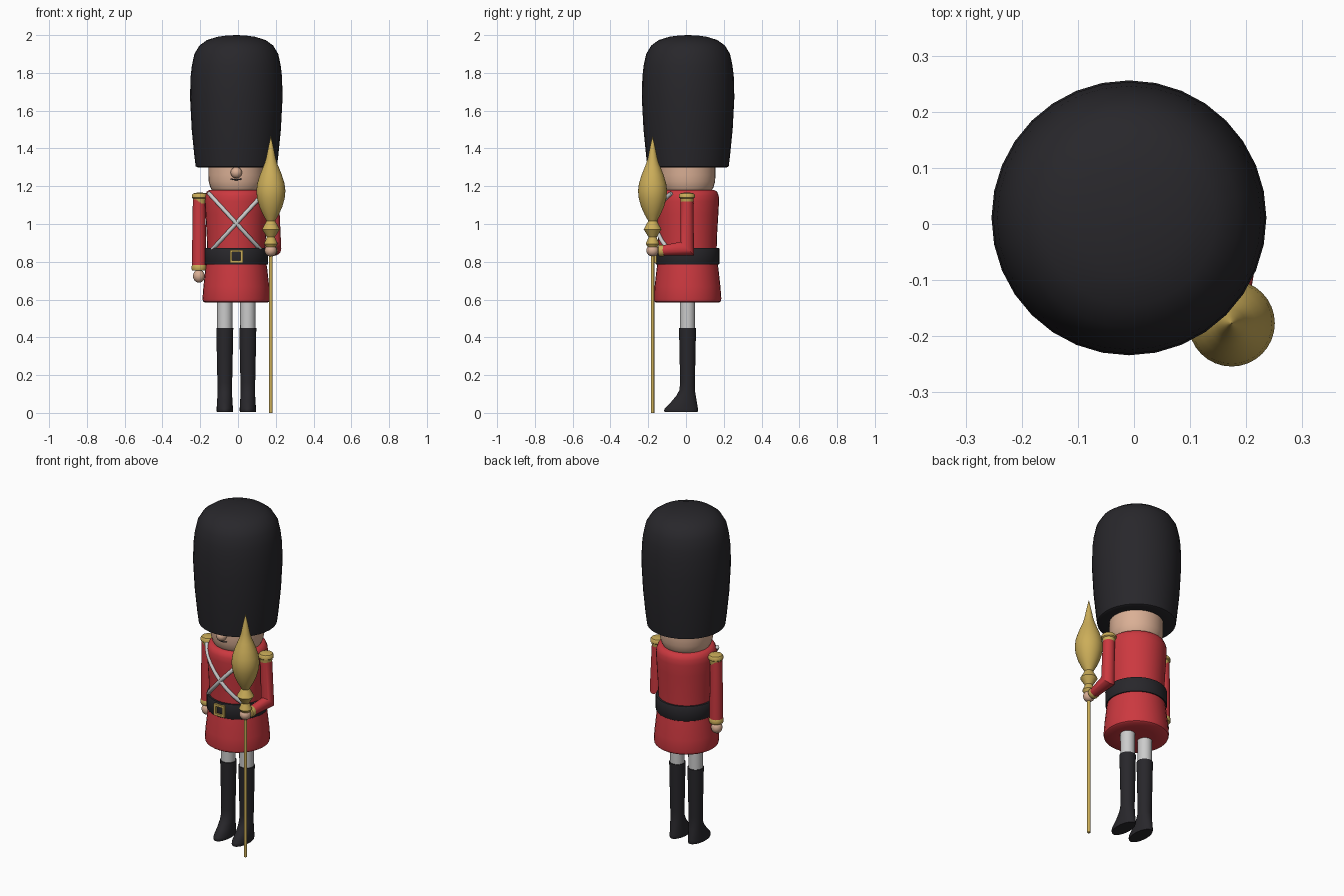
import bpy, bmesh
from math import sin, cos, pi, sqrt, radians
from mathutils import Vector, Matrix

if "Cube" in bpy.data.objects:
    bpy.data.objects.remove(bpy.data.objects["Cube"])

CX, CY = -0.009, 0.008   # body axis


def material(name, rgb):
    m = bpy.data.materials.new(name)
    m.diffuse_color = (*rgb, 1)
    m.use_nodes = True
    m.node_tree.nodes["Principled BSDF"].inputs["Base Color"].default_value = m.diffuse_color
    return m


RED = material("red_cloth", (0.6, 0.04, 0.05))
BLACK = material("black", (0.021, 0.02, 0.024))
GOLD = material("gold", (0.6, 0.42, 0.1))
SKIN = material("skin", (0.7, 0.43, 0.3))


def finish(bm, name, mat, angle=40):
    bmesh.ops.remove_doubles(bm, verts=bm.verts, dist=1e-5)
    bmesh.ops.recalc_face_normals(bm, faces=bm.faces)
    me = bpy.data.meshes.new(name)
    bm.to_mesh(me)
    bm.free()
    ob = bpy.data.objects.new(name, me)
    bpy.context.collection.objects.link(ob)
    if mat:
        me.materials.append(mat)
    bpy.ops.object.select_all(action='DESELECT')
    ob.select_set(True)
    bpy.context.view_layer.objects.active = ob
    bpy.ops.object.shade_smooth_by_angle(angle=radians(angle))
    return ob


def skin(name, rings, mat, angle=40):
    """Join point rings into a capped solid."""
    bm = bmesh.new()
    vs = [[bm.verts.new(p) for p in r] for r in rings]
    n = len(vs[0])
    for a, b in zip(vs, vs[1:]):
        for i in range(n):
            j = (i + 1) % n
            bm.faces.new((a[i], a[j], b[j], b[i]))
    bm.faces.new(vs[0])
    bm.faces.new(vs[-1])
    return finish(bm, name, mat, angle)


def lathe(name, prof, loc, mat, n=32, axis=(0, 0, 1), angle=40):
    """Revolve (radius, height) pairs about an axis through loc."""
    q = Vector((0, 0, 1)).rotation_difference(Vector(axis))
    o = Vector(loc)
    rings = [[o + q @ Vector((max(r, 1e-4) * cos(2 * pi * i / n), max(r, 1e-4) * sin(2 * pi * i / n), h))
              for i in range(n)] for r, h in prof]
    return skin(name, rings, mat, angle)


def ball(name, loc, scale, mat):
    bm = bmesh.new()
    bmesh.ops.create_uvsphere(bm, u_segments=20, v_segments=12, radius=1,
                              matrix=Matrix.Translation(loc) @ Matrix.Diagonal((*scale, 1)))
    return finish(bm, name, mat)


def tube(name, pts, r, mat):
    cu = bpy.data.curves.new(name, 'CURVE')
    cu.dimensions = '3D'
    cu.bevel_depth = r
    cu.bevel_resolution = 3
    cu.use_fill_caps = True
    sp = cu.splines.new('POLY')
    sp.points.add(len(pts) - 1)
    for p, c in zip(sp.points, pts):
        p.co = (*c, 1)
    ob = bpy.data.objects.new(name, cu)
    bpy.context.collection.objects.link(ob)
    if mat:
        cu.materials.append(mat)


# tall fur hat
lathe("fur_hat", [(0.12, 1.31), (0.205, 1.3), (0.215, 1.305), (0.222, 1.36), (0.236, 1.5), (0.245, 1.67),
                  (0.242, 1.78), (0.235, 1.84), (0.222, 1.9), (0.195, 1.945), (0.155, 1.974),
                  (0.1, 1.991), (0.05, 1.998), (0, 2.0)], (CX, 0.011, 0), BLACK, 32, angle=50)

# head, nose, mouth
lathe("head", [(0.1, 1.15), (0.124, 1.17), (0.138, 1.195), (0.146, 1.225), (0.148, 1.26), (0.148, 1.34)],
      (CX, CY, 0), SKIN)
ball("nose", (CX, CY - 0.152, 1.272), (0.03, 0.03, 0.03), SKIN)
mouth = []
for i in range(9):
    x = -0.03 + 0.06 * i / 8
    mouth.append((CX + x, CY - sqrt(0.147 ** 2 - x * x), 1.234 + 6 * x * x))
tube("mouth", mouth, 0.003, BLACK)

# tunic, belt, skirt
lathe("tunic", [(0.154, 0.86), (0.157, 0.95), (0.163, 1.05), (0.167, 1.12), (0.165, 1.15), (0.156, 1.172),
                (0.14, 1.181), (0.05, 1.182)], (CX, CY, 0), RED)
lathe("belt", [(0.14, 0.785), (0.166, 0.785), (0.169, 0.79), (0.169, 0.868), (0.166, 0.873), (0.14, 0.873)],
      (CX, CY, 0), BLACK)
lathe("tunic_skirt", [(0.1, 0.585), (0.168, 0.585), (0.176, 0.591), (0.179, 0.605), (0.174, 0.67),
                      (0.164, 0.76), (0.158, 0.8)], (CX, CY, 0), RED)

# belt buckle: square frame
bm = bmesh.new()
for s in (-1, 1):
    for off, size in (((0.028 * s, 0), (0.013, 0.069)), ((0, 0.028 * s), (0.069, 0.013))):
        bmesh.ops.create_cube(bm, size=1, matrix=Matrix.Translation((CX + off[0], CY - 0.17, 0.829 + off[1]))
                              @ Matrix.Diagonal((size[0], 0.018, size[1], 1)))
finish(bm, "belt_buckle", GOLD)

# crossed chest straps lying on the tunic
for s, nm in ((-1, "left"), (1, "right")):
    pts = []
    for i in range(17):
        t = i / 16
        x = 0.146 - 0.271 * t
        r = 0.169 - 0.01 * t
        pts.append((CX + s * x, CY - sqrt(r * r - x * x), 1.163 - 0.295 * t))
    tube(nm + "_chest_strap", pts, 0.011, None)

# legs and boots
for s, nm in ((-1, "left"), (1, "right")):
    lx = CX + s * 0.061
    lathe(nm + "_leg", [(0.04, 0.42), (0.041, 0.62)], (lx, CY, 0), None, 20)
    n, rings = 24, []
    for z, rx, ry, cy in ((0.004, 0.042, 0.087, -0.026), (0.012, 0.043, 0.09, -0.026), (0.024, 0.043, 0.088, -0.025),
                          (0.06, 0.041, 0.067, -0.01), (0.09, 0.039, 0.052, 0.0), (0.12, 0.039, 0.041, 0.006),
                          (0.16, 0.039, 0.039, CY), (0.3, 0.042, 0.042, CY), (0.45, 0.045, 0.045, CY)):
        rings.append([(lx + rx * cos(2 * pi * i / n), cy + ry * sin(2 * pi * i / n), z) for i in range(n)])
    skin(nm + "_boot", rings, BLACK)

# epaulettes
for s, nm in ((-1, "left"), (1, "right")):
    lathe(nm + "_epaulette", [(0.032, 1.108), (0.036, 1.135), (0.042, 1.14), (0.042, 1.153), (0.036, 1.162),
                              (0.015, 1.166)], (CX + s * 0.193, 0.005, 0), GOLD, 24)

CUFF = [(0.03, -0.016), (0.037, -0.014), (0.04, -0.006), (0.04, 0.006), (0.037, 0.014), (0.03, 0.016)]

# hanging arm
lathe("left_sleeve", [(0.033, 1.13), (0.036, 0.95), (0.037, 0.78)], (CX - 0.197, 0.005, 0), RED, 24,
      angle=40)
lathe("left_cuff", CUFF, (CX - 0.197, 0.005, 0.769), GOLD, 24)
ball("left_hand", (CX - 0.198, 0.002, 0.724), (0.031, 0.032, 0.035), SKIN)

# bent arm with mitred elbow
n, r = 24, 0.036
rings = [[], [], []]
for i in range(n):
    c, s = r * cos(2 * pi * i / n), r * sin(2 * pi * i / n)
    rings[0].append((0.184 + c * 0.92, 0.005 + s * 0.92, 1.13))
    rings[1].append((0.193 + c, 0.007 + s, 0.869 - s))
    rings[2].append((0.178 + c * 0.8, -0.13, 0.859 - s * 0.75))
skin("right_sleeve", rings, RED)
lathe("right_cuff", [(a * 0.78, h) for a, h in CUFF], (0.177, -0.13, 0.859), GOLD, 24, (-0.1, -1, 0))
ball("right_hand", (0.173, -0.177, 0.86), (0.032, 0.033, 0.032), SKIN)

# ceremonial mace: thin staff with turned head
SX, SY = 0.174, -0.177
lathe("mace_staff", [(0.009, 0), (0.009, 0.9)], (SX, SY, 0), GOLD, 16)
lathe("mace_head", [(0.02, 0.87), (0.036, 0.895), (0.021, 0.93), (0.047, 0.972), (0.023, 1.016), (0.042, 1.05),
                    (0.06, 1.09), (0.073, 1.135), (0.077, 1.175), (0.072, 1.215), (0.058, 1.26), (0.042, 1.3),
                    (0.033, 1.322), (0.025, 1.35), (0.013, 1.41), (0, 1.468)], (SX, SY, 0), GOLD, 32)
